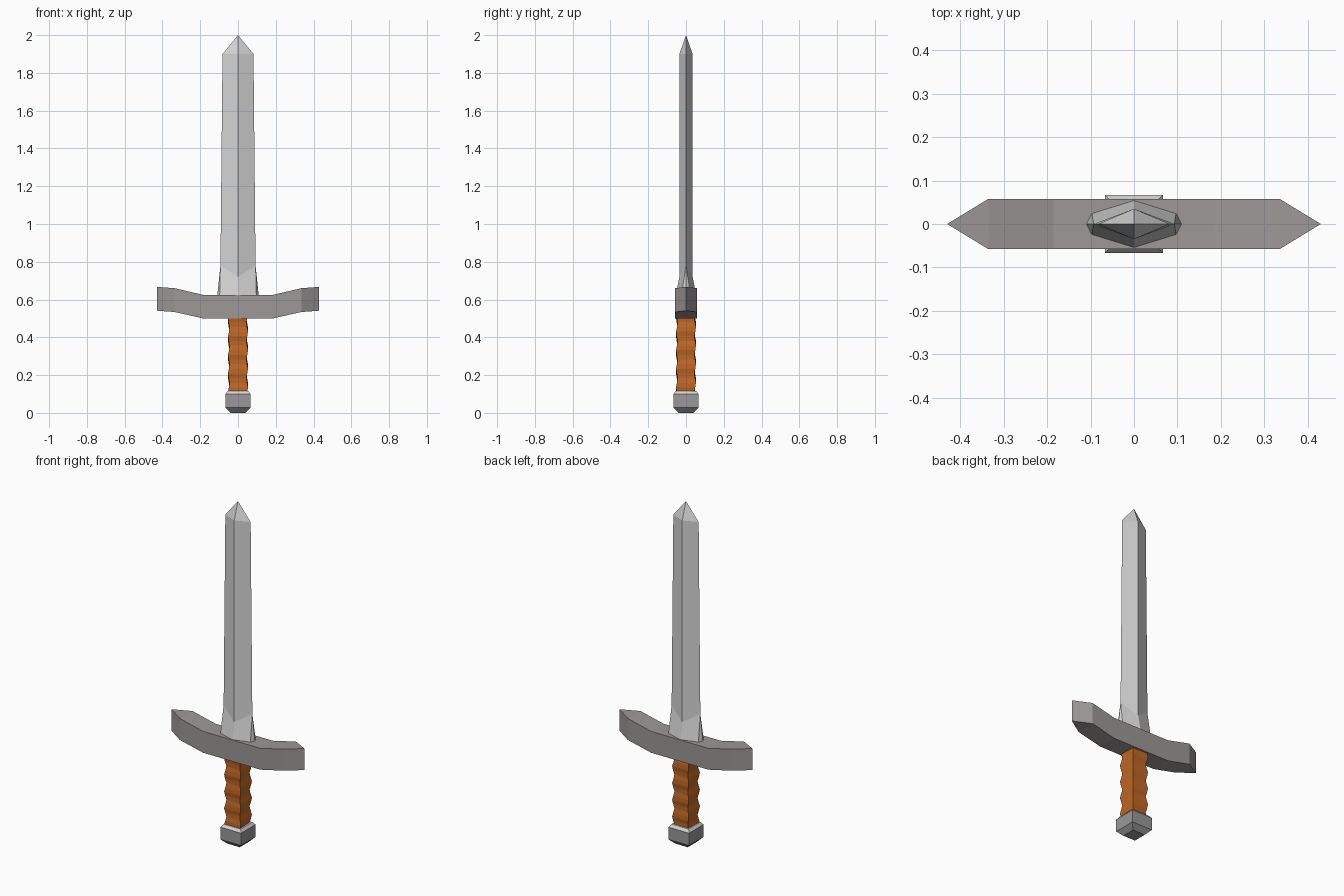
import bpy, bmesh, math

if "Cube" in bpy.data.objects:
    bpy.data.objects.remove(bpy.data.objects["Cube"])


def material(name, r, g, b):
    m = bpy.data.materials.new(name)
    m.diffuse_color = (r, g, b, 1)
    m.use_nodes = True
    m.node_tree.nodes["Principled BSDF"].inputs["Base Color"].default_value = m.diffuse_color
    return m


STEEL = material("bright_steel", 0.66, 0.66, 0.66)
GUARD = material("warm_grey_iron", 0.335, 0.315, 0.31)
IRON = material("grey_iron", 0.32, 0.32, 0.32)
LEATHER = material("orange_leather", 0.52, 0.135, 0.018)

CORNERS = [(-1, -1), (1, -1), (1, 1), (-1, 1)]


def make(name, verts, faces, mats, closed=True):
    mesh = bpy.data.meshes.new(name)
    mesh.from_pydata(verts, [], faces)
    if closed:
        bm = bmesh.new()
        bm.from_mesh(mesh)
        bmesh.ops.remove_doubles(bm, verts=bm.verts, dist=1e-5)
        bmesh.ops.recalc_face_normals(bm, faces=bm.faces)
        bm.to_mesh(mesh)
        bm.free()
    for m in mats:
        mesh.materials.append(m)
    obj = bpy.data.objects.new(name, mesh)
    bpy.context.collection.objects.link(obj)
    return obj


def loft(name, rings, mats, caps=True):
    """Join equal rings of points with quads."""
    n = len(rings[0])
    verts = [p for ring in rings for p in ring]
    faces = [(i * n + k, i * n + (k + 1) % n, (i + 1) * n + (k + 1) % n, (i + 1) * n + k)
             for i in range(len(rings) - 1) for k in range(n)]
    if caps:
        faces += [tuple(range(n)), tuple(range(len(verts) - n, len(verts)))]
    return make(name, verts, faces, mats)


# Blade: one quarter with ridge, edge and flared base, mirrored in x and y
quarter = [(0, 0, 2.0),
           (0, -0.035, 1.90), (0.082, 0, 1.90),
           (0, -0.035, 0.72), (0.093, 0, 0.78),
           (0, -0.055, 0.62), (0.097, -0.025, 0.62), (0.11, 0, 0.62)]
blade = make("blade", quarter,
             [(0, 1, 2), (1, 3, 4, 2), (3, 5, 6, 4), (4, 6, 7)], [STEEL], closed=False)
mirror = blade.modifiers.new("Mirror", 'MIRROR')
mirror.use_axis = (True, True, False)

# Crossguard: upswept bar that comes to a vertical edge at both ends
half = [(0.185, 0.50, 0.625, 0.058), (0.335, 0.534, 0.66, 0.058), (0.43, 0.541, 0.667, 0)]
sections = [(-x, b, t, w) for x, b, t, w in reversed(half)] + half
loft("crossguard", [[(x, -w, b), (x, w, b), (x, w, t), (x, -w, t)]
                    for x, b, t, w in sections], [GUARD], caps=False)

# Grip: square bar with a spiral wrap
PITCH, ROWS, Z0, Z1 = 0.0975, 16, 0.11, 0.505
grip = []
for i in range(ROWS + 1):
    z = Z0 + (Z1 - Z0) * i / ROWS
    ring = []
    for k, (cx, cy) in enumerate(CORNERS):
        r = 0.0485 + 0.0045 * math.cos(2 * math.pi * ((z - Z0) / PITCH - k / 4))
        ring.append((cx * r, cy * r, z))
    grip.append(ring)
loft("grip", grip, [LEATHER])

# Pommel: square block, tapered below, with a bright chamfer on top
pommel = loft("pommel", [[(cx * r, cy * r, z) for cx, cy in CORNERS]
                         for r, z in [(0.04, 0), (0.067, 0.028), (0.067, 0.10), (0.055, 0.116)]],
              [IRON, STEEL])
for f in pommel.data.polygons:
    f.material_index = 1 if f.center.z > 0.10 else 0
